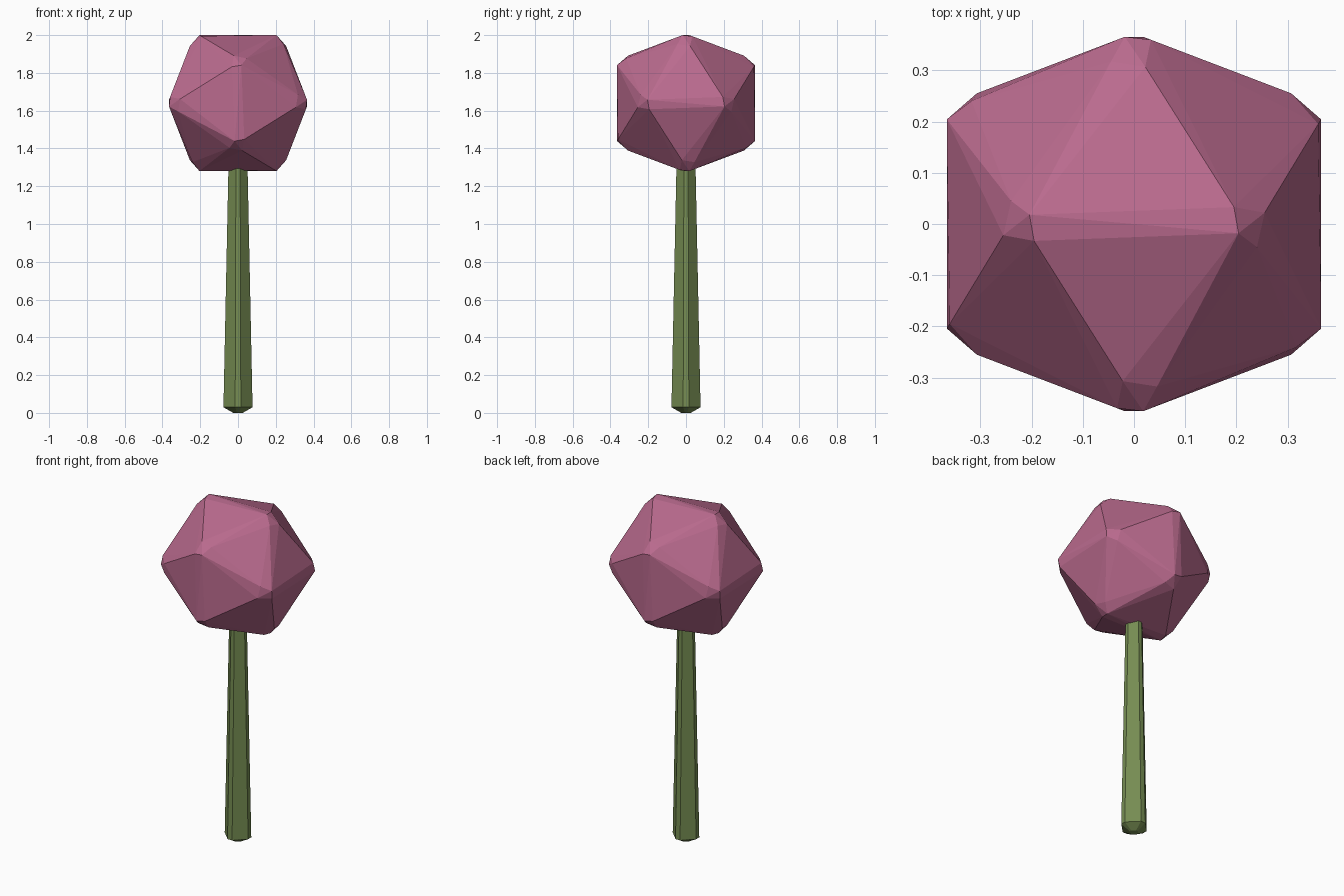
import bpy, bmesh
from math import sqrt
from mathutils import Vector

cube = bpy.data.objects.get("Cube")
if cube:
    bpy.data.objects.remove(cube, do_unlink=True)


def material(name, color):
    mat = bpy.data.materials.new(name)
    mat.use_nodes = True
    mat.diffuse_color = color
    mat.node_tree.nodes["Principled BSDF"].inputs["Base Color"].default_value = color
    return mat


def hull_object(name, points, mat):
    """Flat-shaded convex solid wrapped around the points."""
    bm = bmesh.new()
    for p in points:
        bm.verts.new(p)
    bmesh.ops.convex_hull(bm, input=bm.verts)
    bmesh.ops.dissolve_limit(bm, angle_limit=0.01, verts=bm.verts, edges=bm.edges)
    bmesh.ops.recalc_face_normals(bm, faces=bm.faces)
    mesh = bpy.data.meshes.new(name)
    bm.to_mesh(mesh)
    bm.free()
    mesh.materials.append(mat)
    obj = bpy.data.objects.new(name, mesh)
    bpy.context.collection.objects.link(obj)
    return obj


pink = material("dusty pink", (0.49, 0.145, 0.27, 1))
green = material("stem green", (0.18, 0.265, 0.085, 1))

# Head: icosahedron with each corner chipped off, the chip repeated by rotation
PHI = (1 + sqrt(5)) / 2
A = 0.23
normals = [Vector(n) for n in ((0, 1 / PHI, PHI), (0, -1 / PHI, PHI), (1, 1, 1),
                               (1, -1, 1), (PHI, 0, 1 / PHI))]


def on_surface(x, y):
    z = min((PHI * PHI * A - n.x * x - n.y * y) / n.z for n in normals)
    return Vector((x, y, z))


chip = [on_surface(x, y) for x, y in
        ((0.195, 0.033), (0.204, -0.018), (0.24, -0.045), (0.255, 0.022))]
head_points = []
for p in chip:
    for sx, sy, sz in ((1, 1, 1), (-1, -1, 1), (1, -1, -1), (-1, 1, -1)):
        q = Vector((p.x * sx, p.y * sy, p.z * sz))
        for turned in (q, q.zxy, q.yzx):
            head_points.append((turned.x, turned.y, turned.z * 0.985))
head = hull_object("head", head_points, pink)
head.location.z = 1.64


# Stem: tapered diamond post with narrow cut corners and a blunt foot
def ring(reach, cut, z):
    pts = []
    for s in (1, -1):
        for t in (1, -1):
            pts += [(s * reach, t * cut, z), (t * cut, s * reach, z)]
    return pts


hull_object("stem", ring(0.025, 0.006, 0) + ring(0.077, 0.015, 0.03)
            + ring(0.05, 0.011, 1.33), green)
